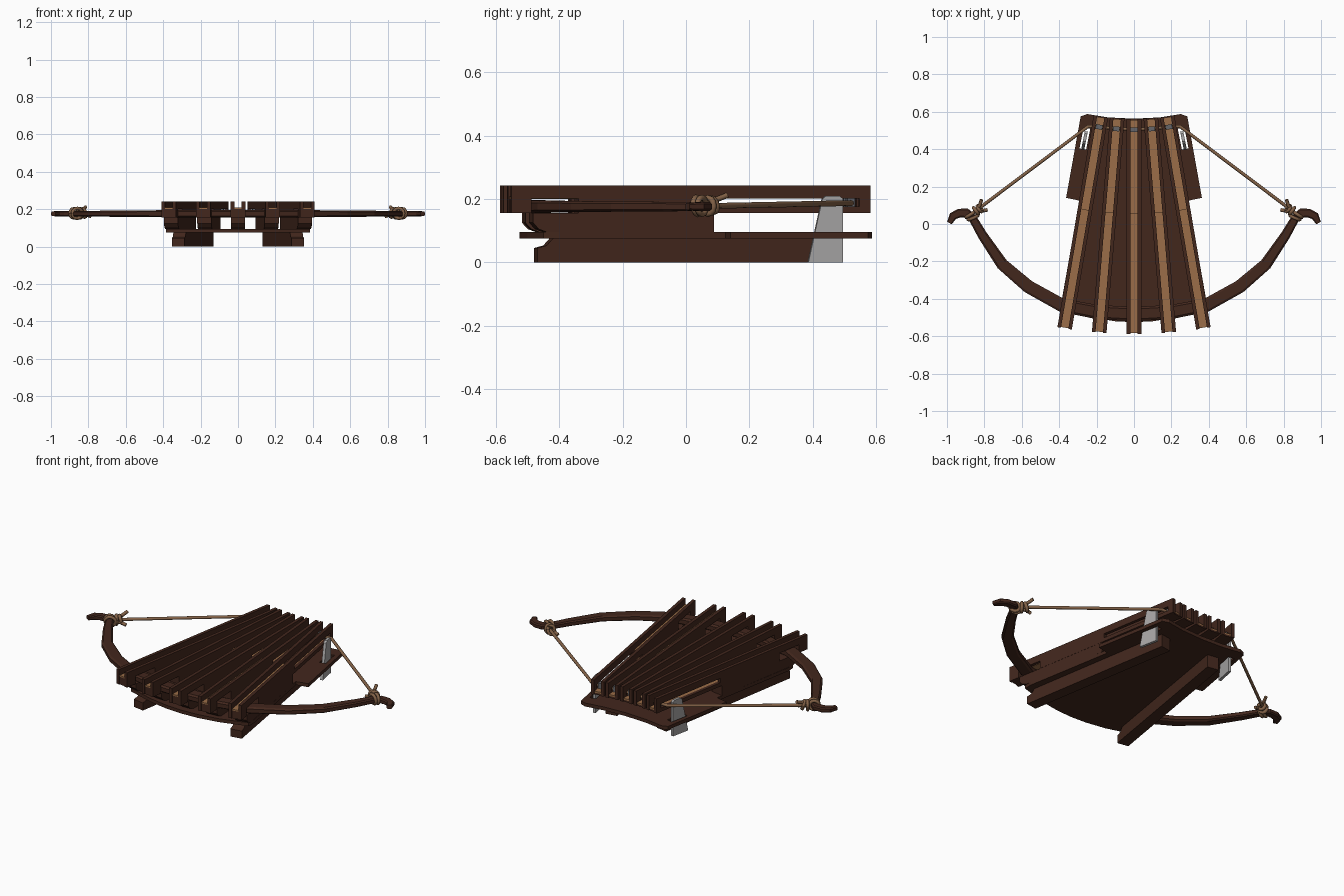
import bpy, bmesh, math
from mathutils import Vector, Matrix

if "Cube" in bpy.data.objects:
    bpy.data.objects.remove(bpy.data.objects["Cube"])


def material(name, rgb):
    m = bpy.data.materials.new(name)
    m.diffuse_color = (*rgb, 1)
    m.use_nodes = True
    m.node_tree.nodes["Principled BSDF"].inputs["Base Color"].default_value = m.diffuse_color
    return m


BROWN = material("dark_brown_wood", (0.055, 0.020, 0.012))
TAN = material("tan_wood", (0.33, 0.155, 0.065))
ROPE = material("rope", (0.225, 0.12, 0.062))
STEEL = material("steel", (0.40, 0.39, 0.39))
DARK = material("dark_steel", (0.13, 0.13, 0.14))


def finish(bm, name, mat):
    bmesh.ops.recalc_face_normals(bm, faces=bm.faces)
    me = bpy.data.meshes.new(name)
    bm.to_mesh(me)
    bm.free()
    me.materials.append(mat)
    ob = bpy.data.objects.new(name, me)
    bpy.context.collection.objects.link(ob)
    return ob


def prism(bm, pts, offset, mat=Matrix()):
    """Extrude a closed polygon of 3D points by an offset, in a local frame."""
    a = [bm.verts.new(mat @ Vector(p)) for p in pts]
    b = [bm.verts.new(mat @ (Vector(p) + Vector(offset))) for p in pts]
    bm.faces.new(a)
    bm.faces.new(b)
    for i in range(len(a)):
        j = (i + 1) % len(a)
        bm.faces.new((a[i], a[j], b[j], b[i]))


def box(bm, x0, x1, y0, y1, z0, z1, mat=Matrix()):
    prism(bm, [(x0, y0, z0), (x1, y0, z0), (x1, y1, z0), (x0, y1, z0)], (0, 0, z1 - z0), mat)


def frame(p0, p1):
    """Local frame at p0 with its y axis running towards p1."""
    return (Matrix.Translation((p0[0], p0[1], 0))
            @ Matrix.Rotation(-math.atan2(p1[0] - p0[0], p1[1] - p0[1]), 4, 'Z'))


def rope(name, paths, r, res=2):
    cu = bpy.data.curves.new(name, 'CURVE')
    cu.dimensions = '3D'
    cu.bevel_depth = r
    cu.bevel_resolution = res
    cu.use_fill_caps = True
    for pts in paths:
        sp = cu.splines.new('POLY')
        sp.points.add(len(pts) - 1)
        for q, p in zip(sp.points, pts):
            q.co = (*p, 1)
    cu.materials.append(ROPE)
    ob = bpy.data.objects.new(name, cu)
    bpy.context.collection.objects.link(ob)


# Five fanned bolt rails with slotted walls, groove floor, support beam and catch
W, T = 0.039, 0.019
walls = [(0, 1.15, .202, .242), (0, .065, .155, .202), (.215, .665, .155, .202),
         (.665, 1.115, .155, .177), (1.115, 1.15, .155, .202)]
rails = [((0, -.588), (0, .565)),
         ((.186, -.58), (.09, .565)), ((-.186, -.58), (-.09, .565)),
         ((.371, -.558), (.178, .57)), ((-.371, -.558), (-.178, .57))]
for n, (p0, p1) in enumerate(rails, 1):
    m = frame(p0, p1)
    bm = bmesh.new()
    for y0, y1, z0, z1 in walls:
        box(bm, -W, -W + T, y0, y1, z0, z1, m)
        box(bm, W - T, W, y0, y1, z0, z1, m)
    for y0, y1, z1 in ((.004, .065, .2), (.215, .645, .2), (.645, 1.145, .165)):
        box(bm, -W + T, W - T, y0, y1, .155, z1, m)
    finish(bm, f"rail_{n}", BROWN)
    bm = bmesh.new()
    box(bm, -W + T, W - T, .004, .645, .2, .208, m)
    box(bm, -W + T, W - T, .645, 1.145, .165, .174, m)
    finish(bm, f"groove_floor_{n}", TAN)
    bm = bmesh.new()
    box(bm, -.018, .018, 1.08, 1.105, .174, .206, m)
    finish(bm, f"string_catch_{n}", DARK)
    bm = bmesh.new()
    prism(bm, [(-.038, .07, .155), (-.038, .07, .125), (-.038, .088, .105), (-.038, .115, .095),
               (-.038, .65, .095), (-.038, .65, .155)], (.076, 0, 0), m)
    finish(bm, f"support_beam_{n}", BROWN)

# Base plate with curved front, stepped sides and hollow back
half = [(.10, -.52), (.22, -.50), (.385, -.45), (.385, -.40), (.292, .125),
        (.363, .14), (.285, .575), (.25, .588), (.14, .57)]
outline = [(0, -.525)] + half + [(0, .563)] + [(-x, y) for x, y in reversed(half)]
bm = bmesh.new()
prism(bm, [(x, y, .075) for x, y in outline], (0, 0, .02))
plate = finish(bm, "base_plate", BROWN)

# Runners under the plate, and steel side plates standing in slots
for s, side in ((1, "right"), (-1, "left")):
    bm = bmesh.new()
    prism(bm, [(-.034, 0, 0), (-.034, 0, .045), (-.034, .03, .053), (-.034, .05, .075),
               (-.034, .95, .075), (-.034, .95, 0)], (.068, 0, 0),
          frame((s * .32, -.475), (s * .165, .46)))
    finish(bm, f"{side}_runner", BROWN)
    m = frame((s * .277, .385), (s * .255, .495))
    bm = bmesh.new()
    prism(bm, [(-.008, 0, 0), (-.008, .112, 0), (-.008, .112, .2), (-.008, .1, .21),
               (-.008, .057, .21), (-.008, .045, .2)], (.016, 0, 0), m)
    finish(bm, f"{side}_side_plate", STEEL)
    bm = bmesh.new()
    box(bm, -.018, .018, .016, .13, .05, .12, m)
    cutter = finish(bm, f"{side}_slot_cutter", BROWN)
    cutter.hide_render = True
    cutter.display_type = 'WIRE'
    mod = plate.modifiers.new(f"{side}_slot", 'BOOLEAN')
    mod.operation = 'DIFFERENCE'
    mod.solver = 'EXACT'
    mod.object = cutter

# Bow: stations of x, y, half width, half height; mirrored
st = [(0, -.482, .038, .02), (.2, -.47, .038, .02), (.385, -.435, .036, .019),
      (.565, -.335, .035, .017), (.705, -.215, .032, .016), (.81, -.06, .026, .015),
      (.865, .035, .022, .014), (.895, .058, .025, .014), (.935, .058, .024, .014),
      (.968, .042, .022, .014), (.987, .005, .014, .011)]
st = [(-x, y, w, h) for x, y, w, h in reversed(st[1:])] + st
bm = bmesh.new()
rings = []
for i, (x, y, w, h) in enumerate(st):
    a, b = st[max(i - 1, 0)], st[min(i + 1, len(st) - 1)]
    d = Vector((b[0] - a[0], b[1] - a[1], 0)).normalized()
    nrm = Vector((-d.y, d.x, 0))
    sect = [(-w, -h * .6), (-w * .7, -h), (w * .7, -h), (w, -h * .6),
            (w, h * .6), (w * .7, h), (-w * .7, h), (-w, h * .6)]
    rings.append([bm.verts.new(Vector((x, y, .176)) + nrm * u + Vector((0, 0, v))) for u, v in sect])
for r0, r1 in zip(rings, rings[1:]):
    for k in range(8):
        j = (k + 1) % 8
        bm.faces.new((r0[k], r0[j], r1[j], r1[k]))
bm.faces.new(rings[0])
bm.faces.new(rings[-1])
finish(bm, "bow", BROWN)

# Drawn string and its knots
rope("bowstring", [[(-.84, .075, .178), (-.245, .522, .187), (0, .505, .188),
                    (.245, .522, .187), (.84, .075, .178)]], .009)


def loop(c, axis, r1, r2):
    q = Vector(axis).normalized().to_track_quat('Z', 'Y')
    return [Vector(c) + q @ Vector((r1 * math.cos(t), r2 * math.sin(t), 0))
            for t in [k * math.pi / 6 for k in range(13)]]


for s, side in ((1, "right"), (-1, "left")):
    paths = [loop((s * .875, .05, .178), (s * .5, .8, 0), .027, .026),
             loop((s * .86, .035, .178), (s * .4, .9, .1), .029, .027),
             loop((s * .845, .07, .178), (-s * .8, .6, 0), .022, .026),
             loop((s * .825, .082, .18), (-s * .8, .6, .3), .019, .024),
             [(s * .85, .06, .19), (s * .825, .1, .2), (s * .815, .13, .212)],
             [(s * .85, .06, .17), (s * .815, .07, .17), (s * .785, .075, .16)]]
    rope(f"{side}_knot", paths, .0095, 1)
